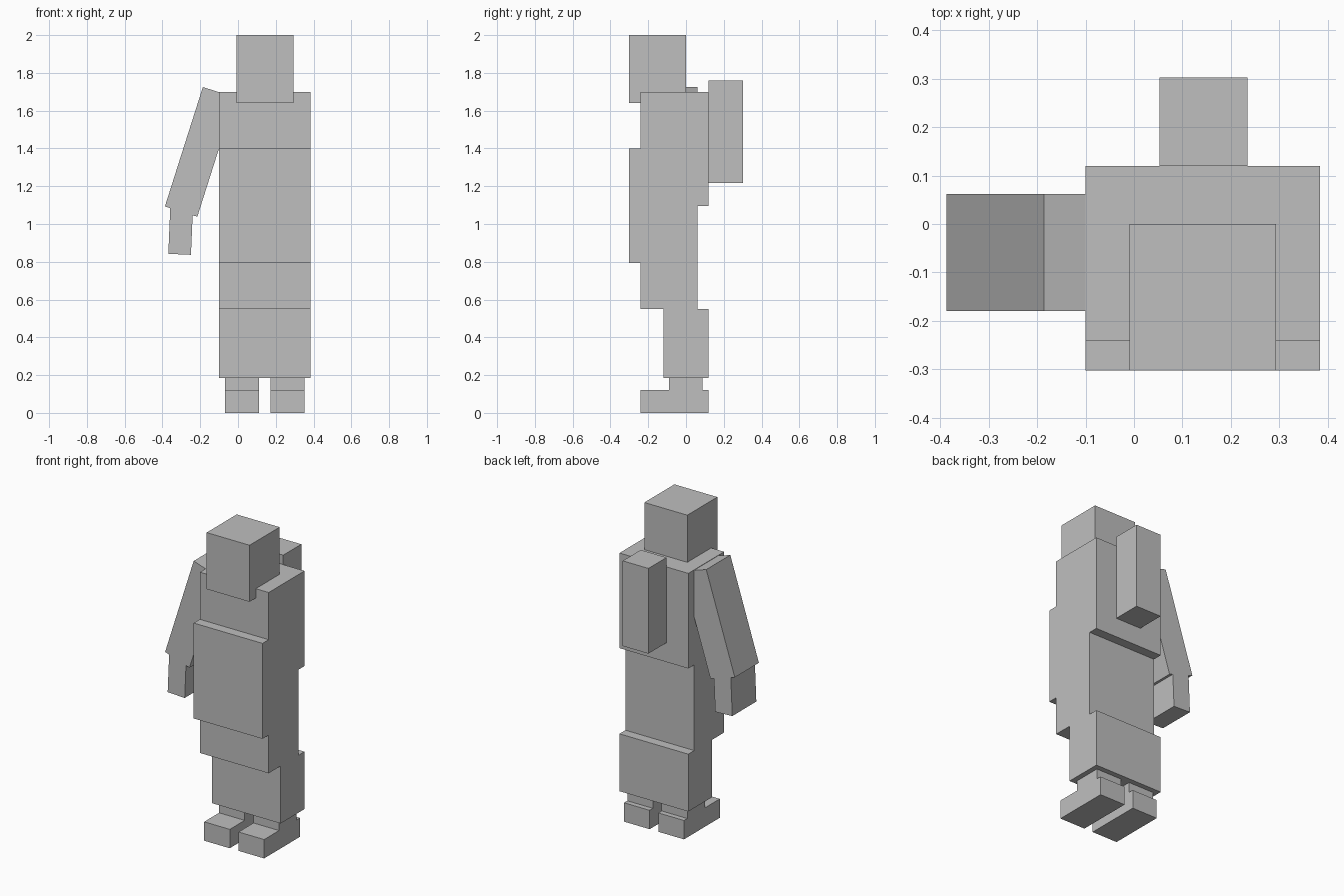
import bpy
from mathutils import Matrix, Vector

if "Cube" in bpy.data.objects:
    bpy.data.objects.remove(bpy.data.objects["Cube"], do_unlink=True)

# One plain grey for everything
GREY = (0.52, 0.52, 0.52, 1.0)
grey = bpy.data.materials.new("plain_grey")
grey.use_nodes = True
grey.diffuse_color = GREY
grey.node_tree.nodes["Principled BSDF"].inputs["Base Color"].default_value = GREY


def prism(name, outline, y0, y1):
    """Extrude an outline of (x, z) points, clockwise from the front, from y0 to y1."""
    n = len(outline)
    verts = [(x, y, z) for y in (y0, y1) for x, z in outline]
    faces = [tuple(range(n)), tuple(reversed(range(n, 2 * n)))]
    faces += [(i, i + n, (i + 1) % n + n, (i + 1) % n) for i in range(n)]
    mesh = bpy.data.meshes.new(name)
    mesh.from_pydata(verts, [], [f[::-1] for f in faces])
    mesh.materials.append(grey)
    obj = bpy.data.objects.new(name, mesh)
    bpy.context.collection.objects.link(obj)
    return obj


def box(name, x, y, z):
    return prism(name, [(x[0], z[0]), (x[0], z[1]), (x[1], z[1]), (x[1], z[0])], *y)


def tilted_box(name, corner, down, width, y):
    """Box hung from its top outer corner along the vector down."""
    top, down = Vector(corner), Vector(down)
    across = Vector((-down.y, down.x)).normalized() * width
    outline = [top + down, top, top + across, top + across + down]
    return prism(name, [tuple(p) for p in outline], *y)


# Body blocks, all of one width
BODY_X = (-0.10, 0.384)
box("chest", BODY_X, (-0.24, 0.12), (1.095, 1.70))
box("belly", BODY_X, (-0.302, 0.06), (0.793, 1.40))
box("coat_hem", BODY_X, (-0.24, 0.06), (0.55, 1.095))
box("skirt", BODY_X, (-0.12, 0.12), (0.185, 0.55))

# Head and backpack
box("head", (-0.009, 0.293), (-0.302, 0.0), (1.64, 2.0))
box("backpack", (0.053, 0.234), (0.12, 0.302), (1.218, 1.76))

# Legs and feet
for side, x0 in (("right", -0.07), ("left", 0.172)):
    x = (x0, x0 + 0.18)
    box(side + "_leg", x, (-0.09, 0.087), (0.12, 0.19))
    box(side + "_foot", x, (-0.24, 0.12), (0.0, 0.12))

# Single hanging arm with its hand
ARM_Y = (-0.18, 0.062)
tilted_box("right_arm", (-0.186, 1.725), (-0.201, -0.632), 0.18, ARM_Y)
tilted_box("right_hand", (-0.358, 1.10), (-0.011, -0.258), 0.12, ARM_Y)
